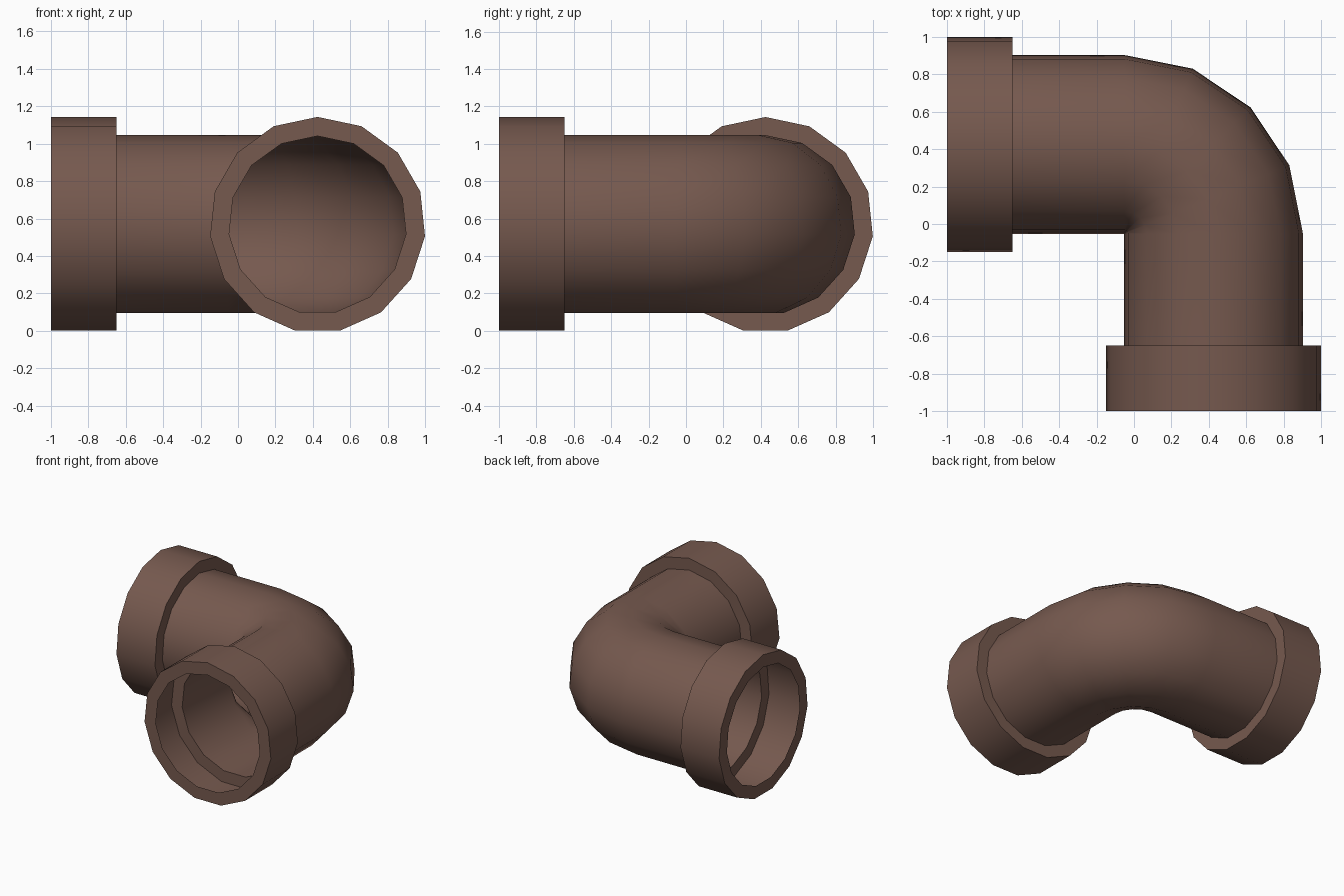
import bpy
from math import sin, cos, pi, radians
from mathutils import Vector

if "Cube" in bpy.data.objects:
    bpy.data.objects.remove(bpy.data.objects["Cube"])

SIDES = 15
R_PIPE, R_COLLAR, R_MOUTH = 0.48, 0.577, 0.475
BEND = 0.477                                # centreline radius of the bend
PIVOT = Vector((-0.052, -0.052, 0.566))     # centre of the bend

mat = bpy.data.materials.new("brown_pipe")
mat.diffuse_color = (0.18, 0.10, 0.077, 1)
mat.use_nodes = True
mat.node_tree.nodes["Principled BSDF"].inputs["Base Color"].default_value = mat.diffuse_color


def ring(turn, along, radius):
    """Cross-section at a bend angle, shifted along the pipe direction."""
    t = radians(turn)
    out = Vector((sin(t), cos(t), 0))
    direction = Vector((cos(t), -sin(t), 0))
    centre = PIVOT + out * BEND + direction * along
    pts = []
    for k in range(SIDES):
        a = 2 * pi * k / SIDES
        pts.append(centre + radius * (out * sin(a) + Vector((0, 0, cos(a)))))
    return pts


def skin(name, sections):
    verts, faces = [], []
    for s in sections:
        verts += ring(*s)
    for i in range(len(sections) - 1):
        for k in range(SIDES):
            n = (k + 1) % SIDES
            a, b = i * SIDES, (i + 1) * SIDES
            faces.append((a + k, b + k, b + n, a + n))
    me = bpy.data.meshes.new(name)
    me.from_pydata(verts, [], faces)
    me.materials.append(mat)
    ob = bpy.data.objects.new(name, me)
    bpy.context.collection.objects.link(ob)
    bpy.ops.object.select_all(action='DESELECT')
    ob.select_set(True)
    bpy.context.view_layer.objects.active = ob
    bpy.ops.object.shade_smooth_by_angle(angle=radians(40))


# Distances from the bend to the collar's inner and outer ends
NEAR, FAR = 0.598, 0.948

# Elbow pipe: straight leg, four-segment bend, straight leg
skin("elbow_pipe",
     [(0, -NEAR, R_PIPE)]
     + [(22.5 * i, 0, R_PIPE) for i in range(5)]
     + [(90, NEAR, R_PIPE)])

# Hollow end collars: mouth lip, outer wall, back shoulder
collar = [(FAR, R_MOUTH), (FAR, R_COLLAR), (NEAR, R_COLLAR), (NEAR, R_PIPE)]
skin("left_collar", [(0, -d, r) for d, r in collar])
skin("front_collar", [(90, d, r) for d, r in reversed(collar)])
